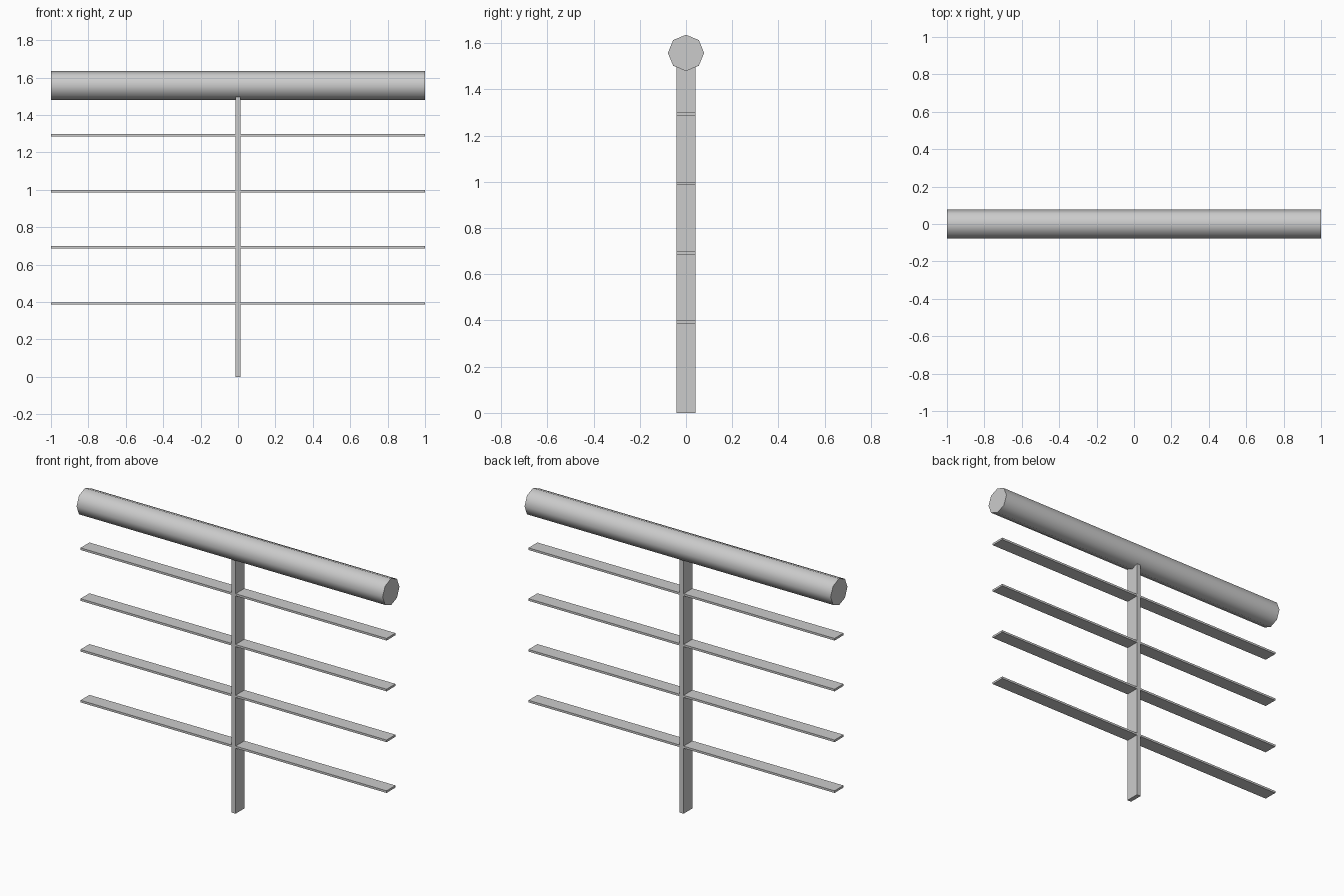
import bpy
import math

if "Cube" in bpy.data.objects:
    bpy.data.objects.remove(bpy.data.objects["Cube"])

POST_X, DEPTH = 0.0133, 0.0415   # post half width, half depth of post and slats
SLAT_THICK = 0.0125


def box(name, lo, hi):
    centre = [(a + b) / 2 for a, b in zip(lo, hi)]
    bpy.ops.mesh.primitive_cube_add(size=1, location=centre)
    ob = bpy.context.object
    ob.name = name
    ob.scale = [b - a for a, b in zip(lo, hi)]
    bpy.ops.object.transform_apply(location=True, rotation=False, scale=True)
    return ob


# upright post
post = box("post", (-POST_X, -DEPTH, 0), (POST_X, DEPTH, 1.5))

# slats butting against both sides of the post
for i in range(4):
    top = 0.399 + 0.3 * i
    slat = box(f"slat_{i + 1}", (POST_X, -DEPTH, top - SLAT_THICK), (1, DEPTH, top))
    slat.modifiers.new("Mirror", 'MIRROR')

# eight-sided top rail, smooth around with flat ends
bpy.ops.mesh.primitive_cylinder_add(vertices=8, radius=0.0785, depth=2,
                                    location=(0, 0, 1.558),
                                    rotation=(0, math.pi / 2, 0))
rail = bpy.context.object
rail.name = "top_rail"
bpy.ops.object.shade_smooth_by_angle(angle=math.radians(60))
